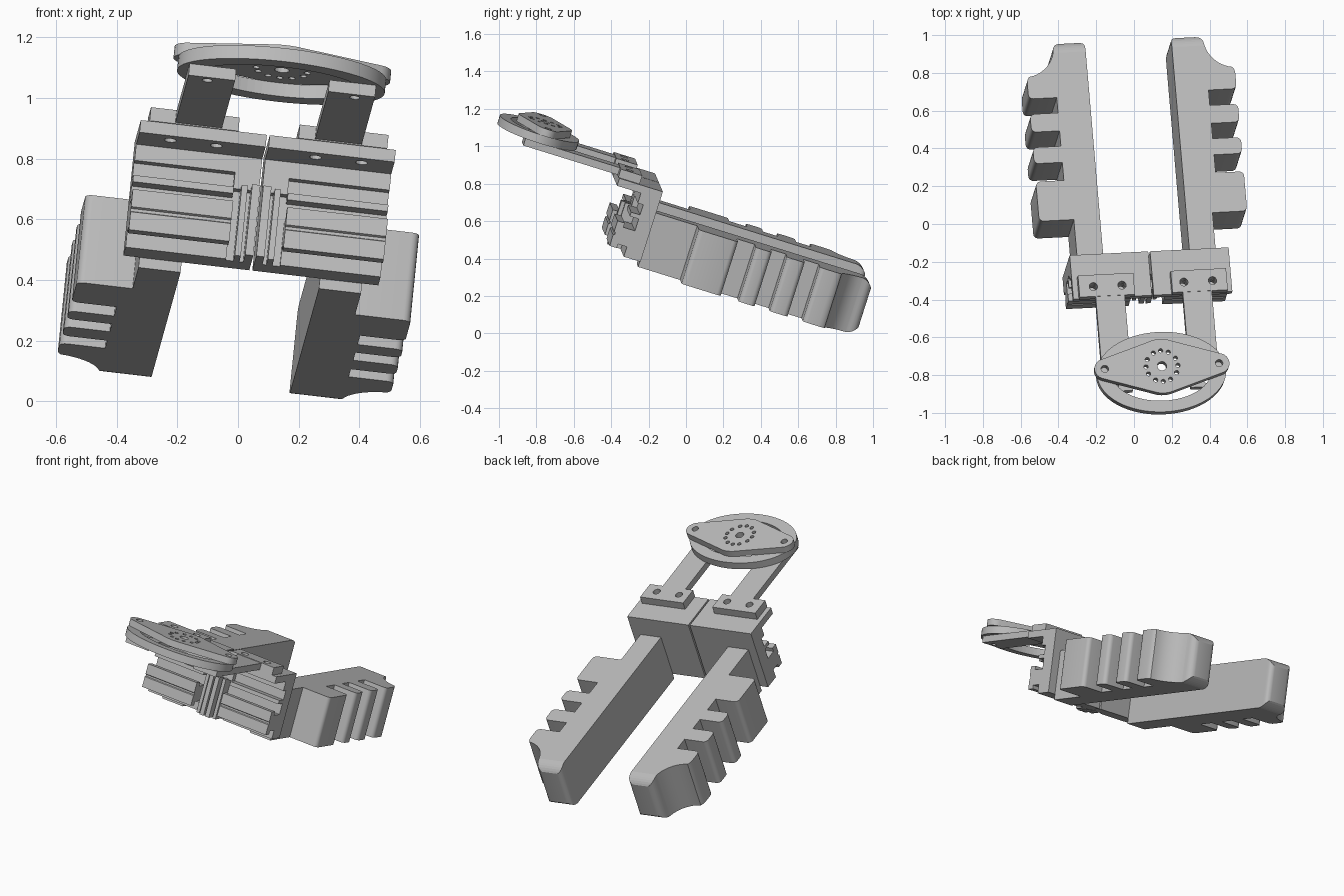
import bpy, bmesh, math
from mathutils import Matrix, Vector

if "Cube" in bpy.data.objects:
    bpy.data.objects.remove(bpy.data.objects["Cube"])

# Tilted working frame: a = jaw width, b = finger length, c = up
W = Vector((1, 0.05, -0.117)).normalized()
L = Vector((-0.09, 1, -0.31))
L = (L - W * L.dot(W)).normalized()
U = W.cross(L)
FRAME = Matrix((W, L, U)).transposed().to_4x4()
FRAME.translation = (0.10, -0.377, 0.878)

GREY = bpy.data.materials.new("light grey")
GREY.diffuse_color = (0.5, 0.5, 0.5, 1)
GREY.use_nodes = True
GREY.node_tree.nodes["Principled BSDF"].inputs["Base Color"].default_value = GREY.diffuse_color


def prism(name, pts, lo, hi, axis="c"):
    """Extrude an outline along c (points a,b) or along a (points b,c)."""
    def place(p, h):
        return (p[0], p[1], h) if axis == "c" else (h, p[0], p[1])
    bm = bmesh.new()
    low = [bm.verts.new(place(p, lo)) for p in pts]
    top = [bm.verts.new(place(p, hi)) for p in pts]
    n = len(pts)
    bm.faces.new(low)
    bm.faces.new(top)
    for i in range(n):
        bm.faces.new((low[i], low[(i + 1) % n], top[(i + 1) % n], top[i]))
    bmesh.ops.recalc_face_normals(bm, faces=bm.faces)
    me = bpy.data.meshes.new(name)
    bm.to_mesh(me)
    bm.free()
    ob = bpy.data.objects.new(name, me)
    bpy.context.collection.objects.link(ob)
    me.materials.append(GREY)
    ob.matrix_world = FRAME
    return ob


def box(name, a, b, c):
    a = sorted(a)
    return prism(name, [(a[0], b[0]), (a[1], b[0]), (a[1], b[1]), (a[0], b[1])], *c)


def arc(ca, cb, ra, rb, t0=0, t1=360, n=64):
    """Points on an ellipse arc, angles in degrees."""
    ts = [math.radians(t0 + (t1 - t0) * i / n) for i in range(n if t1 - t0 == 360 else n + 1)]
    return [(ca + ra * math.cos(t), cb + rb * math.sin(t)) for t in ts]


def boolean(ob, cutter, op="DIFFERENCE"):
    m = ob.modifiers.new("cut", "BOOLEAN")
    m.operation, m.object, m.solver = op, cutter, "EXACT"
    cutter.hide_render = True
    cutter.hide_set(True)


def drill(ob, centres, r, lo, hi):
    for a, b in centres:
        boolean(ob, prism("hole_cutter", arc(a, b, r, r, n=16), lo, hi))


def smooth(ob):
    bpy.ops.object.select_all(action="DESELECT")
    bpy.context.view_layer.objects.active = ob
    ob.select_set(True)
    bpy.ops.object.shade_smooth_by_angle(angle=math.radians(30))


def round_corners(ob, width, pick):
    """Bevel the c-direction edges chosen by pick(a, b)."""
    bm = bmesh.new()
    bm.from_mesh(ob.data)
    es = [e for e in bm.edges
          if abs(e.verts[0].co.z - e.verts[1].co.z) > 0.1 and pick(abs(e.verts[0].co.x), e.verts[0].co.y)]
    bmesh.ops.bevel(bm, geom=es, offset=width, segments=4, profile=0.5, affect="EDGES")
    bm.to_mesh(ob.data)
    bm.free()


# Slide housing section: top lip, stepped wall, T-shaped rail, foot strip
SECTION = [(0, 0), (0, -.042), (.134, -.042), (.134, -.098), (.165, -.098), (.165, -.155),
           (.115, -.155), (.115, -.178), (.165, -.178), (.165, -.245), (.10, -.245),
           (.10, -.221), (.06, -.221), (.06, -.282), (.068, -.286), (.068, -.296), (.06, -.30),
           (.06, -.362), (.10, -.362), (.10, -.34), (.15, -.34), (.15, -.395),
           (.244, -.395), (.244, 0)]
BLOCKS = [(.48, .70), (.80, .89), (.975, 1.075)]
RING_B = -.455

for s, side in ((-1, "left"), (1, "right")):
    # Housing, with its inner end kept free for the end stop
    ends = sorted((s * .09, s * .424))
    housing = prism(f"{side}_slide_housing", SECTION, *ends, axis="a")
    drill(housing, [(s * .165, .05), (s * .318, .05)], .02, -.06, .02)
    box(f"{side}_housing_core", (s * .005, s * .09), (.165, .244), (-.395, 0))
    box(f"{side}_housing_lip", (s * .005, s * .09), (0, .17), (-.042, 0))
    box(f"{side}_housing_step", (s * .005, s * .09), (.134, .17), (-.155, -.042))
    box(f"{side}_end_stop", (s * .005, s * .032), (.08, .17), (-.395, -.15))
    box(f"{side}_end_stop_web", (s * .045, s * .065), (.10, .17), (-.395, -.15))

    # Mounting pad and the arm reaching to the flange
    pad = box(f"{side}_mounting_pad", (s * .10, s * .395), (-.005, .115), (0, .047))
    drill(pad, [(s * .165, .05), (s * .318, .05)], .022, -.06, .1)
    arm = box(f"{side}_arm", (s * .155, s * .31), (-.535, .02), (.004, .044))
    drill(arm, [(s * .245, -.50)], .017, -.02, .07)

    # Finger outline: stem, gripping blocks with notches, scooped tip
    out = [(.23, .244), (.37, .244), (.37, .48)]
    for b0, b1 in BLOCKS:
        out += [(.555, b0), (.555, b1), (.405, b1)]
        out += [(.405, {.70: .80, .89: .975, 1.075: 1.16}[b1])]
    out += [(.555, 1.16), (.555, 1.27)]
    out += arc(.565, 1.445, .165, .165, 262, 185, n=10)
    out += [(.39, 1.47), (.23, 1.47)]
    finger = prism(f"{side}_finger", [(s * a, b) for a, b in out], -.43, -.125)
    round_corners(finger, .025, lambda a, b: a > .55 and b < 1.28)
    round_corners(finger, .03, lambda a, b: b > 1.46)
    # Rounded nose seen from the side
    r = .085
    nose = [(.1, -.5), (.1, -.12)]
    nose = [(.1, -.43), ] + arc(1.48 - r, -.43 + r, r, r, -90, 0, 10) \
        + arc(1.48 - r, -.125 - r, r, r, 0, 90, 10) + [(.1, -.125)]
    nose = [(b, c + (.001 if c > -.2 else -.001)) for b, c in nose]
    boolean(finger, prism("nose_cutter", nose, -.8, .8, axis="a"), "INTERSECT")
    smooth(finger)

# Oval ring under the flange
ring = prism("oval_ring", arc(0, RING_B, .345, .222), .044, .09)
boolean(ring, prism("ring_cutter", arc(0, RING_B, .265, .16), .0, .2))
smooth(ring)

# Diamond flange with rounded ears and a bolt circle
cb = -.435
plate = []
for t in (0, 90, 180, 270):
    if t % 180 == 0:
        d = 1 if t == 0 else -1
        plate += arc(d * .305, cb, .055, .055, t - 68, t + 68, 10)
    else:
        plate += arc(0, cb, .15, .15, t - 22, t + 22, 8)
flange = prism("diamond_flange", plate, .09, .13)
bolts = [(.085 * math.cos(math.radians(q + d)), cb + .085 * math.sin(math.radians(q + d)))
         for q in (0, 90, 180, 270) for d in (-28, 0, 28)]
drill(flange, bolts, .0115, .05, .2)
drill(flange, [(0, cb)], .025, .05, .2)
drill(flange, [(-.305, cb), (.305, cb)], .02, .05, .2)
smooth(flange)
